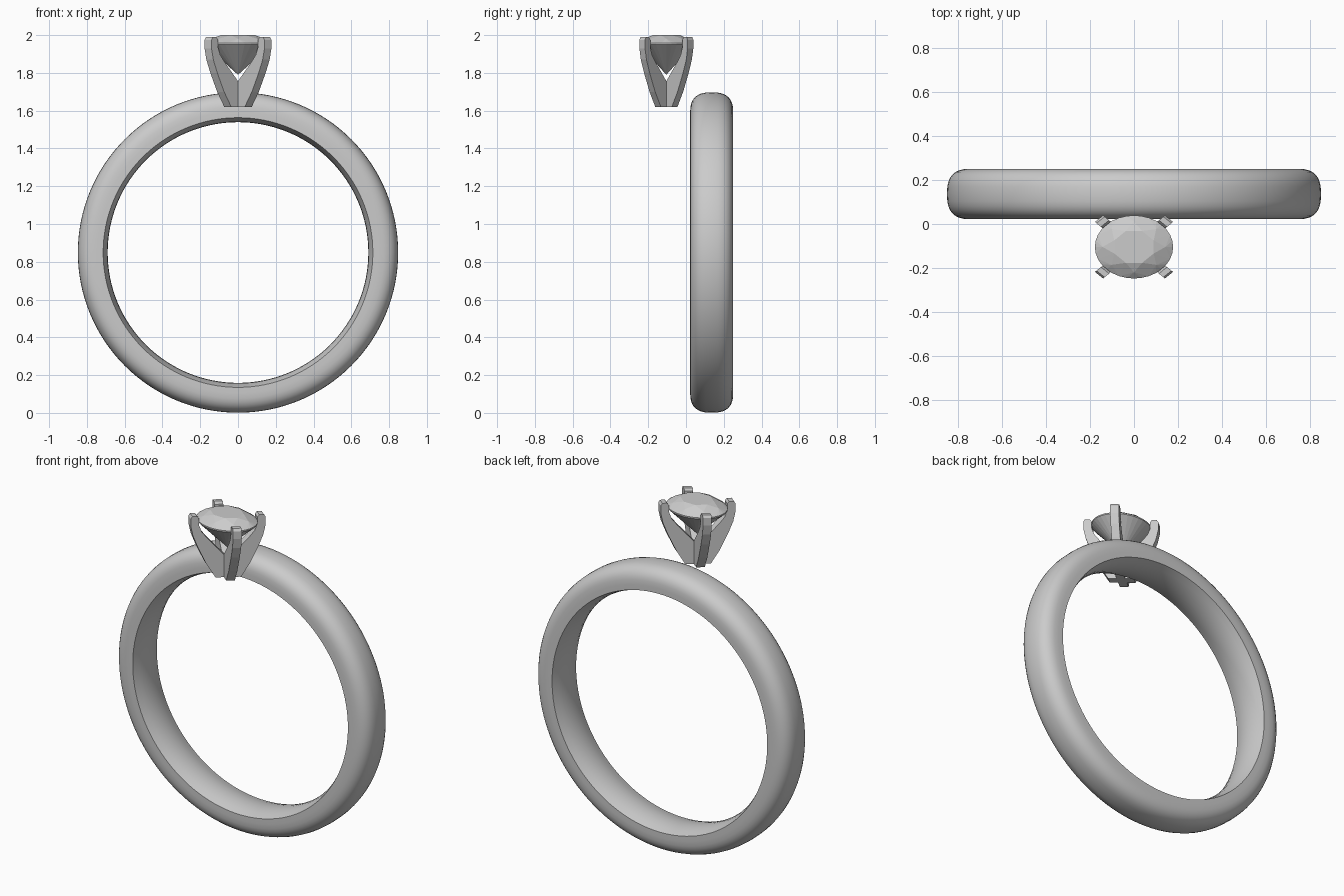
import bpy, bmesh, math
from math import sin, cos, pi, tau

if "Cube" in bpy.data.objects:
    bpy.data.objects.remove(bpy.data.objects["Cube"])

SETTING_Y = -0.104      # centre of stone and prongs
STRETCH = 1.24          # the oval setting is wider in x


def new_object(name, bm, smooth=False):
    bmesh.ops.recalc_face_normals(bm, faces=bm.faces[:])
    mesh = bpy.data.meshes.new(name)
    bm.to_mesh(mesh)
    bm.free()
    ob = bpy.data.objects.new(name, mesh)
    bpy.context.collection.objects.link(ob)
    if smooth:
        bpy.ops.object.select_all(action='DESELECT')
        bpy.context.view_layer.objects.active = ob
        ob.select_set(True)
        bpy.ops.object.shade_smooth_by_angle(angle=math.radians(35))
    return ob


# Band: domed outside, gently convex comfort-fit inside
def build_band():
    outer = [(0.114 * math.copysign(abs(cos(a)) ** 0.75, cos(a)),
              0.745 + 0.103 * sin(a) ** 0.8 if 0 < i < 16 else 0.745)
             for i in range(17) for a in [pi * i / 16]]
    inner = [(0.114 * t, 0.690 + 0.024 * t * t) for t in (-1, -0.66, -0.33, 0, 0.33, 0.66, 1)]
    profile = outer + inner
    bm = bmesh.new()
    n = 128
    rings = [[bm.verts.new((r * cos(tau * k / n), 0.136 + y, 0.849 + r * sin(tau * k / n)))
              for y, r in profile] for k in range(n)]
    m = len(profile)
    for k in range(n):
        a, b = rings[k], rings[(k + 1) % n]
        for j in range(m):
            bm.faces.new((a[j], a[(j + 1) % m], b[(j + 1) % m], b[j]))
    new_object("band", bm, smooth=True)


# Prong: side outline in (radius, z), extruded to a bar
def build_prong(name, angle):
    outline = [(0, 1.62), (0.062, 1.62), (0.105, 1.70), (0.146, 1.80), (0.170, 1.87),
               (0.181, 1.93), (0.181, 1.975), (0.173, 1.989), (0.150, 1.989),
               (0.141, 1.975), (0.141, 1.935), (0.128, 1.895), (0.10, 1.855),
               (0.02, 1.755), (0, 1.735)]
    w = 0.021
    bm = bmesh.new()
    c, s = cos(angle), sin(angle)
    sides = [[bm.verts.new(((r * c - o * s) * STRETCH, SETTING_Y + r * s + o * c, z))
              for r, z in outline] for o in (-w, w)]
    n = len(outline)
    for side in sides:
        bm.faces.new(side)
    for j in range(n):
        k = (j + 1) % n
        bm.faces.new((sides[0][j], sides[0][k], sides[1][k], sides[1][j]))
    new_object(name, bm)


# Stone: brilliant cut made as the hull of its facet corners
def build_stone():
    bm = bmesh.new()
    levels = [(0.078, 2.0, 8, 0.5), (0.115, 1.981, 8, 0),
              (0.143, 1.957, 32, 0), (0.143, 1.949, 32, 0)]
    for r, z, n, shift in levels:
        for k in range(n):
            a = tau * (k + shift) / n
            bm.verts.new((r * cos(a) * STRETCH, SETTING_Y + r * sin(a), z))
    bm.verts.new((0, SETTING_Y, 1.79))
    bmesh.ops.convex_hull(bm, input=bm.verts[:])
    bmesh.ops.dissolve_limit(bm, angle_limit=0.01, verts=bm.verts[:], edges=bm.edges[:])
    new_object("stone", bm)


build_band()
for i, label in enumerate(("back_right", "back_left", "front_left", "front_right")):
    build_prong("prong_" + label, pi / 4 + i * pi / 2)
build_stone()
